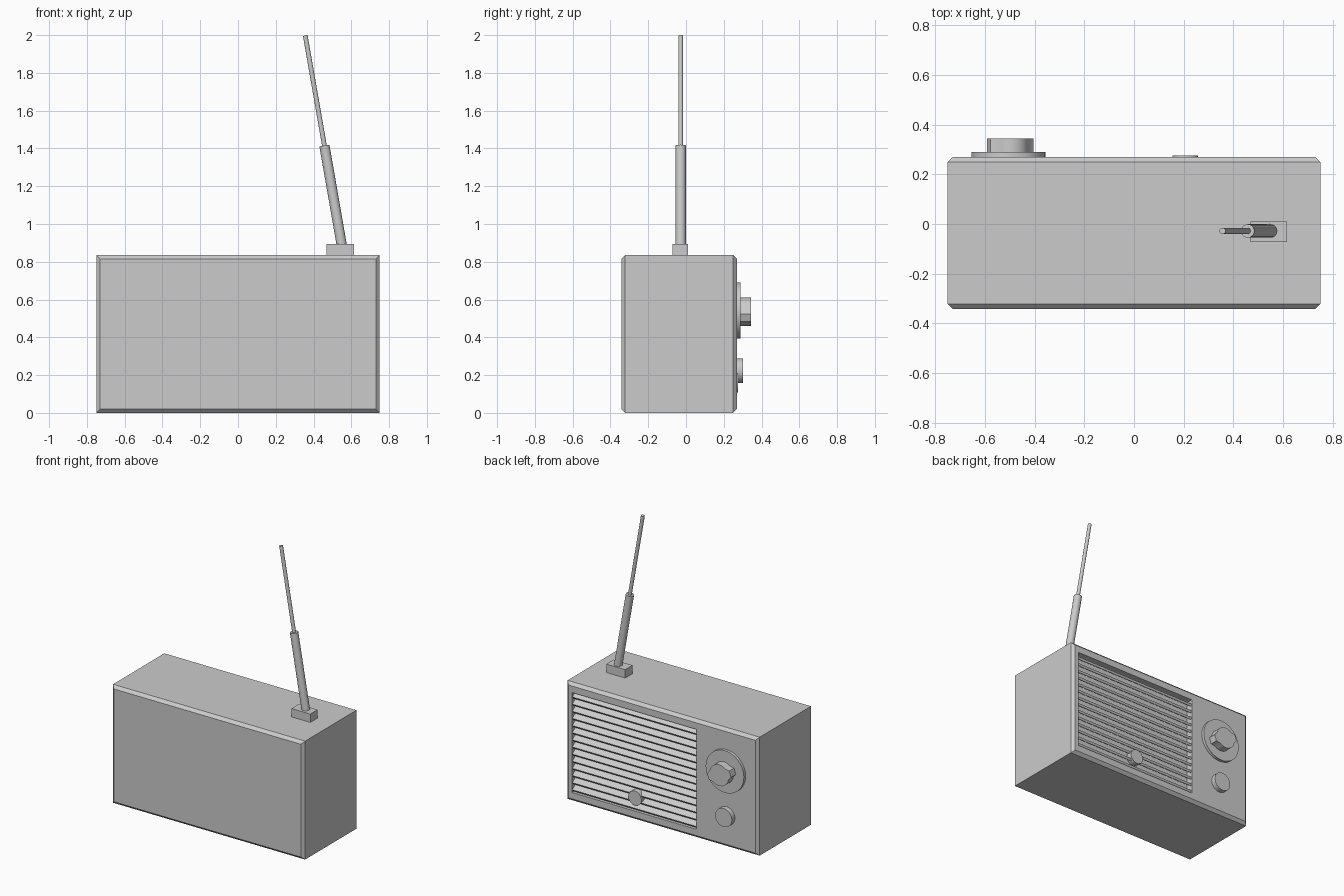
import bpy, bmesh, math
from mathutils import Vector

if "Cube" in bpy.data.objects:
    bpy.data.objects.remove(bpy.data.objects["Cube"])

BACK = 0.269   # y of the face carrying grille and knobs


def finish(name, bm, smooth=False):
    bmesh.ops.recalc_face_normals(bm, faces=bm.faces)
    me = bpy.data.meshes.new(name)
    bm.to_mesh(me)
    bm.free()
    ob = bpy.data.objects.new(name, me)
    bpy.context.collection.objects.link(ob)
    if smooth:
        bpy.ops.object.select_all(action='DESELECT')
        bpy.context.view_layer.objects.active = ob
        ob.select_set(True)
        bpy.ops.object.shade_smooth_by_angle(angle=math.radians(30))
    return ob


def loft(name, loops, smooth=False):
    """Bridge successive vertex loops and cap both ends."""
    bm = bmesh.new()
    rings = [[bm.verts.new(p) for p in loop] for loop in loops]
    n = len(rings[0])
    for a, b in zip(rings, rings[1:]):
        for i in range(n):
            j = (i + 1) % n
            bm.faces.new((a[i], a[j], b[j], b[i]))
    bm.faces.new(rings[0])
    bm.faces.new(rings[-1])
    return finish(name, bm, smooth)


def rect(x0, x1, z0, z1, y):
    return [(x0, y, z0), (x1, y, z0), (x1, y, z1), (x0, y, z1)]


def disc(name, x, z, r, y0, y1, n=32, edge=0.0):
    def ring(rad, y):
        return [(x + rad * math.cos(2 * math.pi * i / n), y,
                 z + rad * math.sin(2 * math.pi * i / n)) for i in range(n)]
    loops = [ring(r, y0), ring(r, y1 - edge)]
    if edge:
        loops.append(ring(r - edge, y1))
    return loft(name, loops, True)


def rod(name, p, q, r, n=20):
    p, q = Vector(p), Vector(q)
    d = (q - p).normalized()
    u = Vector((0, 1, 0))
    v = d.cross(u)
    angles = [2 * math.pi * i / n for i in range(n)]
    return loft(name, [[c + r * (math.cos(a) * u + math.sin(a) * v) for a in angles]
                       for c in (p, q)], True)


# Case: chamfered front and back rims, with a sunken grille opening
W, H, C = 0.75, 0.836, 0.02
GX0, GX1, GZ0, GZ1 = -0.27, 0.70, 0.065, 0.77
loft("case", [
    rect(-W + C, W - C, C, H - C, -0.342),
    rect(-W, W, 0, H, -0.342 + C),
    rect(-W, W, 0, H, BACK - C),
    rect(-W + C, W - C, C, H - C, BACK),
    rect(GX0, GX1, GZ0, GZ1, BACK),
    rect(GX0, GX1, GZ0, GZ1, BACK - 0.05),
])

# Grille louvres, outer edges tilted down
count = 14
pitch = (GZ1 - GZ0) / count
tilt = math.radians(35)
for k in range(count):
    zc, yc = GZ0 + pitch * (k + 0.5), BACK - 0.024
    section = []
    for a, b in ((-0.022, -0.008), (0.022, -0.008), (0.022, 0.008), (-0.022, 0.008)):
        section.append((yc + a * math.cos(tilt) + b * math.sin(tilt),
                        zc - a * math.sin(tilt) + b * math.cos(tilt)))
    loft("grille_slat", [[(x, y, z) for y, z in section] for x in (GX0, GX1)])

# Round badge plate over the grille
disc("grille_button", 0.206, 0.16, 0.051, BACK - 0.035, BACK + 0.007, 24)

# Tuning dial plate and winged knob
disc("dial_plate", -0.505, 0.542, 0.149, BACK - 0.005, BACK + 0.02, 40)
outline = []
for side in (0, math.pi):
    wing = [(0.092, -0.022), (0.092, 0.022)]
    arc = [(0.075 * math.cos(math.radians(a)), 0.075 * math.sin(math.radians(a)))
           for a in range(30, 151, 15)]
    for x, z in wing + arc:
        t = side - math.radians(20)
        outline.append((-0.498 + x * math.cos(t) - z * math.sin(t),
                        0.535 + x * math.sin(t) + z * math.cos(t)))
loft("tuning_knob", [[(x, y, z) for x, z in outline] for y in (BACK + 0.015, 0.343)], True)

# Volume knob
disc("volume_knob", -0.505, 0.223, 0.065, BACK - 0.005, 0.303, 32)

# Antenna foot and two telescoping sections
loft("antenna_foot", [rect(0.468, 0.615, H - 0.005, 0.895, y) for y in (-0.072, 0.01)])


def axis(z):
    return (0.548 - 0.174 * (z - 0.895), -0.028, z)


rod("antenna_lower", axis(0.87), axis(1.415), 0.027)
rod("antenna_upper", axis(1.40), axis(1.998), 0.0125, 16)
